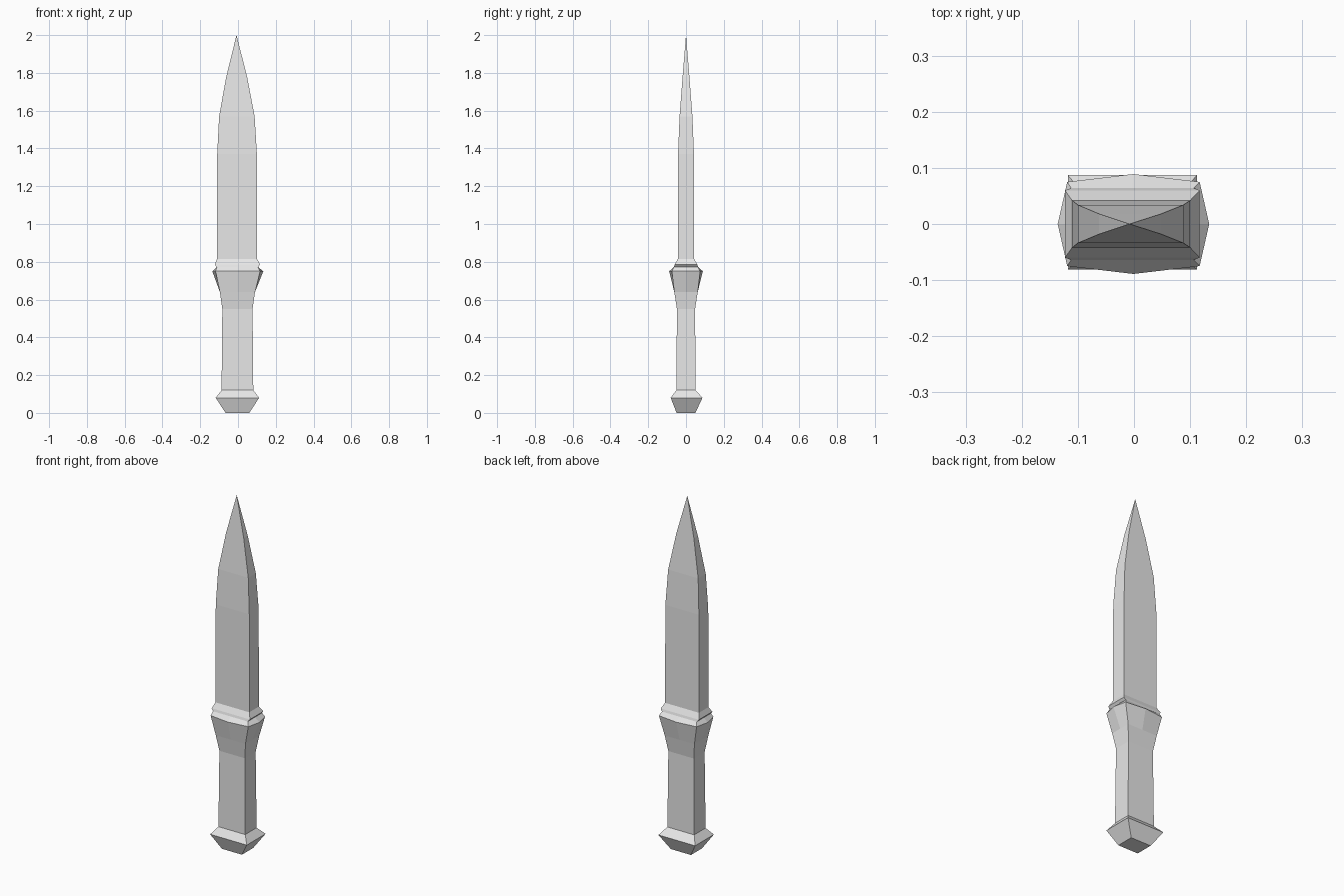
import bpy
import bmesh

if "Cube" in bpy.data.objects:
    bpy.data.objects.remove(bpy.data.objects["Cube"])

steel = bpy.data.materials.new("light grey")
steel.diffuse_color = (0.8, 0.8, 0.8, 1)
steel.use_nodes = True
steel.node_tree.nodes["Principled BSDF"].inputs["Base Color"].default_value = steel.diffuse_color


def ring(bm, z, hx, hy, bx=0.0, by=0.0, cx=-0.003, cy=0.0):
    """Rectangle with mid-side points, which bx and by push outward."""
    pts = [(hx, -hy), (hx + bx, 0), (hx, hy), (0, hy + by),
           (-hx, hy), (-hx - bx, 0), (-hx, -hy), (0, -hy - by)]
    return [bm.verts.new((cx + x, cy + y, z)) for x, y in pts]


def loft(name, sections, cap_bottom=False, tip=None):
    bm = bmesh.new()
    rings = [ring(bm, *s) for s in sections]
    for low, high in zip(rings, rings[1:]):
        for i in range(8):
            j = (i + 1) % 8
            bm.faces.new((low[i], low[j], high[j], high[i]))
    if cap_bottom:
        bm.faces.new(rings[0][::-1])
    if tip:
        point = bm.verts.new(tip)
        for i in range(8):
            bm.faces.new((rings[-1][i], rings[-1][(i + 1) % 8], point))
    mesh = bpy.data.meshes.new(name)
    bm.to_mesh(mesh)
    bm.free()
    mesh.materials.append(steel)
    obj = bpy.data.objects.new(name, mesh)
    bpy.context.collection.objects.link(obj)
    return obj


# Sections that neighbouring parts share: (z, half width, half depth, ...)
grip_bottom = (0.12, 0.084, 0.051)
grip_top = (0.55, 0.08, 0.048)
blade_base = (0.815, 0.106, 0.043, 0, 0, -0.005)

# Flared pommel with a flat bottom
loft("pommel", [(0, 0.063, 0.05),
                (0.08, 0.115, 0.084, 0, 0, -0.003, 0.003),
                grip_bottom], cap_bottom=True)

# Rectangular grip
loft("grip", [grip_bottom, grip_top])

# Guard flares to a bulged rim, then steps in to a collar under the blade
loft("guard", [grip_top,
               (0.64, 0.093, 0.062),
               (0.75, 0.118, 0.075, 0.017, 0.014, -0.001),
               (0.772, 0.109, 0.064),
               (0.785, 0.12, 0.06),
               blade_base])

# Blade narrows in both directions to a point
loft("blade", [blade_base,
               (1.37, 0.105, 0.042, 0, 0, -0.005),
               (1.57, 0.094, 0.034, 0, 0, -0.006),
               (1.78, 0.055, 0.018, 0, 0, -0.007)],
     tip=(-0.008, 0, 2.0))
